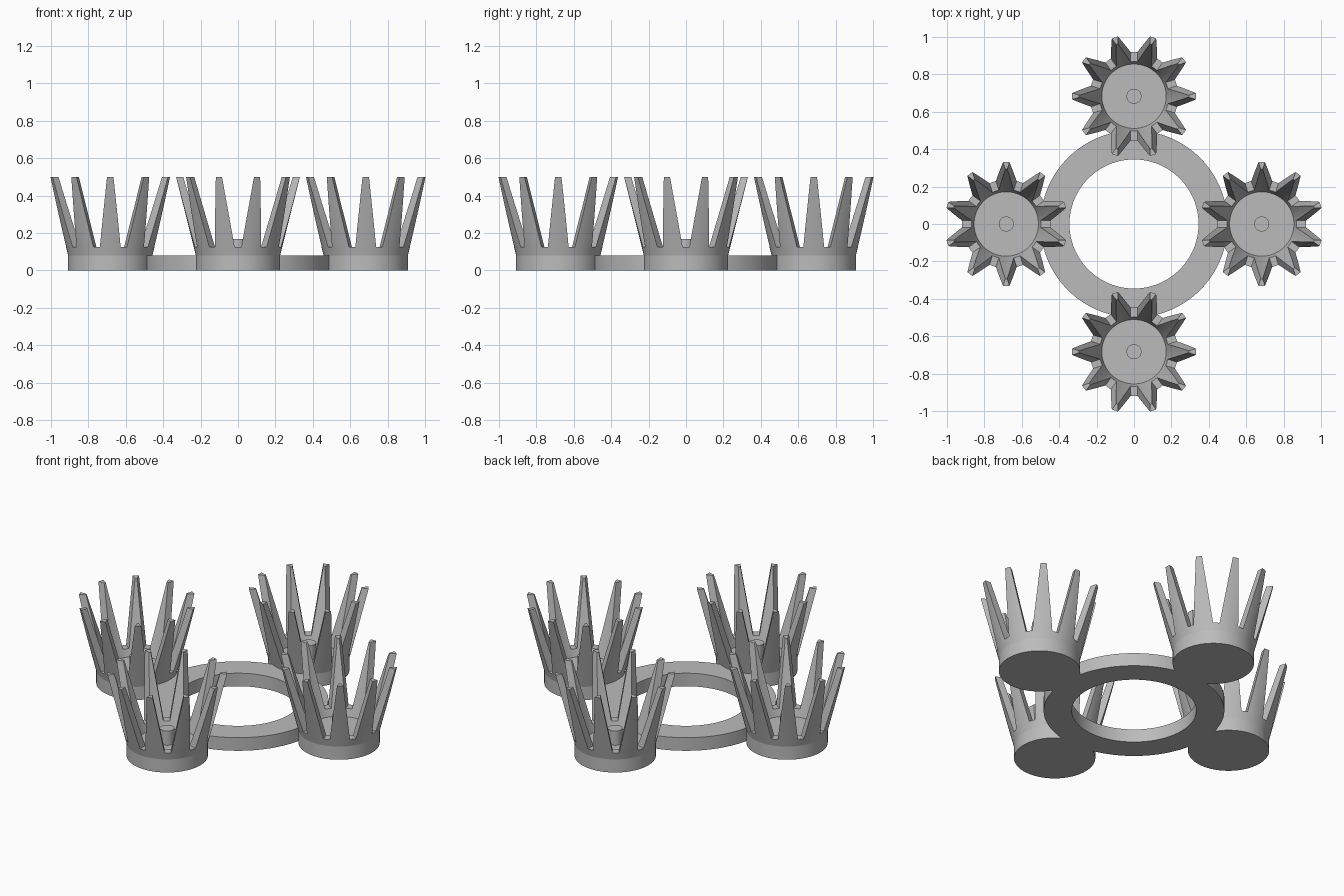
import bpy, bmesh
from math import pi, sin, cos
from mathutils import Matrix, Vector

if "Cube" in bpy.data.objects:
    bpy.data.objects.remove(bpy.data.objects["Cube"], do_unlink=True)

BASE_H, CUP_R, CUP_DIST = 0.08, 0.225, 0.683
SPIKES, TOP, NOTCH_Z = 10, 0.5, 0.125

grey = bpy.data.materials.new("plain grey")
grey.use_nodes = True
color = (0.5, 0.5, 0.5, 1)
grey.diffuse_color = color
grey.node_tree.nodes["Principled BSDF"].inputs["Base Color"].default_value = color


def add_object(name, bm):
    bmesh.ops.recalc_face_normals(bm, faces=bm.faces)
    mesh = bpy.data.meshes.new(name)
    bm.to_mesh(mesh)
    bm.free()
    mesh.materials.append(grey)
    obj = bpy.data.objects.new(name, mesh)
    bpy.context.collection.objects.link(obj)
    return obj


def lathe_ring(name, profile, steps=100):
    """Revolve a closed (radius, height) outline about z."""
    bm = bmesh.new()
    loops = [[bm.verts.new((r * cos(2 * pi * i / steps), r * sin(2 * pi * i / steps), z))
              for r, z in profile] for i in range(steps)]
    n = len(profile)
    for i in range(steps):
        a, b = loops[i], loops[(i + 1) % steps]
        for j in range(n):
            k = (j + 1) % n
            bm.faces.new((a[j], b[j], b[k], a[k]))
    return add_object(name, bm)


def cylinder(name, radius, z0, z1, steps):
    bm = bmesh.new()
    bmesh.ops.create_cone(bm, cap_ends=True, segments=steps, radius1=radius, radius2=radius,
                          depth=z1 - z0, matrix=Matrix.Translation((0, 0, (z0 + z1) / 2)))
    return add_object(name, bm)


def notch_cutter(angle):
    """V-shaped bar running across the whole crown."""
    slope = (0.0857 - 0.018) / (TOP - NOTCH_Z)
    high = TOP + 0.1
    wide = 0.018 + slope * (high - NOTCH_Z)
    outline = [(-0.018, NOTCH_Z), (0.018, NOTCH_Z), (wide, high), (-wide, high)]
    bm = bmesh.new()
    face = bm.faces.new([bm.verts.new((-0.5, y, z)) for y, z in outline])
    out = bmesh.ops.extrude_face_region(bm, geom=[face])["geom"]
    bmesh.ops.translate(bm, vec=(1, 0, 0),
                        verts=[v for v in out if isinstance(v, bmesh.types.BMVert)])
    bm.transform(Matrix.Rotation(angle, 4, "Z"))
    cutter = add_object("notch_cutter", bm)
    cutter.hide_render = True
    return cutter


def combine(target, tools, operation):
    """Apply boolean tools to the target, then remove the tools."""
    for tool in tools:
        mod = target.modifiers.new("bool", "BOOLEAN")
        mod.operation, mod.solver, mod.object = operation, "EXACT", tool
    graph = bpy.context.evaluated_depsgraph_get()
    graph.update()
    mesh = bpy.data.meshes.new_from_object(target.evaluated_get(graph))
    target.modifiers.clear()
    target.data = mesh
    for tool in tools:
        bpy.data.objects.remove(tool, do_unlink=True)


def smooth(obj):
    bpy.ops.object.select_all(action="DESELECT")
    obj.select_set(True)
    bpy.context.view_layer.objects.active = obj
    bpy.ops.object.shade_smooth_by_angle(angle=0.5)


cup_spots = [(name, i * pi / 2, Vector((cos(i * pi / 2), sin(i * pi / 2), 0)) * CUP_DIST)
             for i, name in enumerate(("left", "back", "right", "front"))]

# Flat ring merged with four round cup floors
base = lathe_ring("base_ring", [(0.345, 0), (0.5, 0), (0.5, BASE_H), (0.345, BASE_H)], 128)
floors = []
for name, angle, spot in cup_spots:
    floor = cylinder("cup_floor", CUP_R, 0, BASE_H, 100)
    floor.location = spot
    floors.append(floor)
combine(base, floors, "UNION")
smooth(base)

# Flared crown wall, notched into ten spikes
crown = lathe_ring("left_crown", [(0.172, BASE_H), (CUP_R, BASE_H), (0.331, TOP), (0.293, TOP)])
combine(crown, [notch_cutter(2 * pi * i / SPIKES) for i in range(SPIKES // 2)], "DIFFERENCE")
smooth(crown)

# Centre pin
pin = cylinder("left_pin", 0.04, BASE_H, 0.167, 40)
smooth(pin)

# Repeat crown and pin at each cup
for name, angle, spot in cup_spots:
    for part, label in ((crown, "crown"), (pin, "pin")):
        obj = part
        if name != "left":
            obj = part.copy()
            obj.name = f"{name}_{label}"
            bpy.context.collection.objects.link(obj)
        obj.location = spot
        obj.rotation_euler.z = angle
